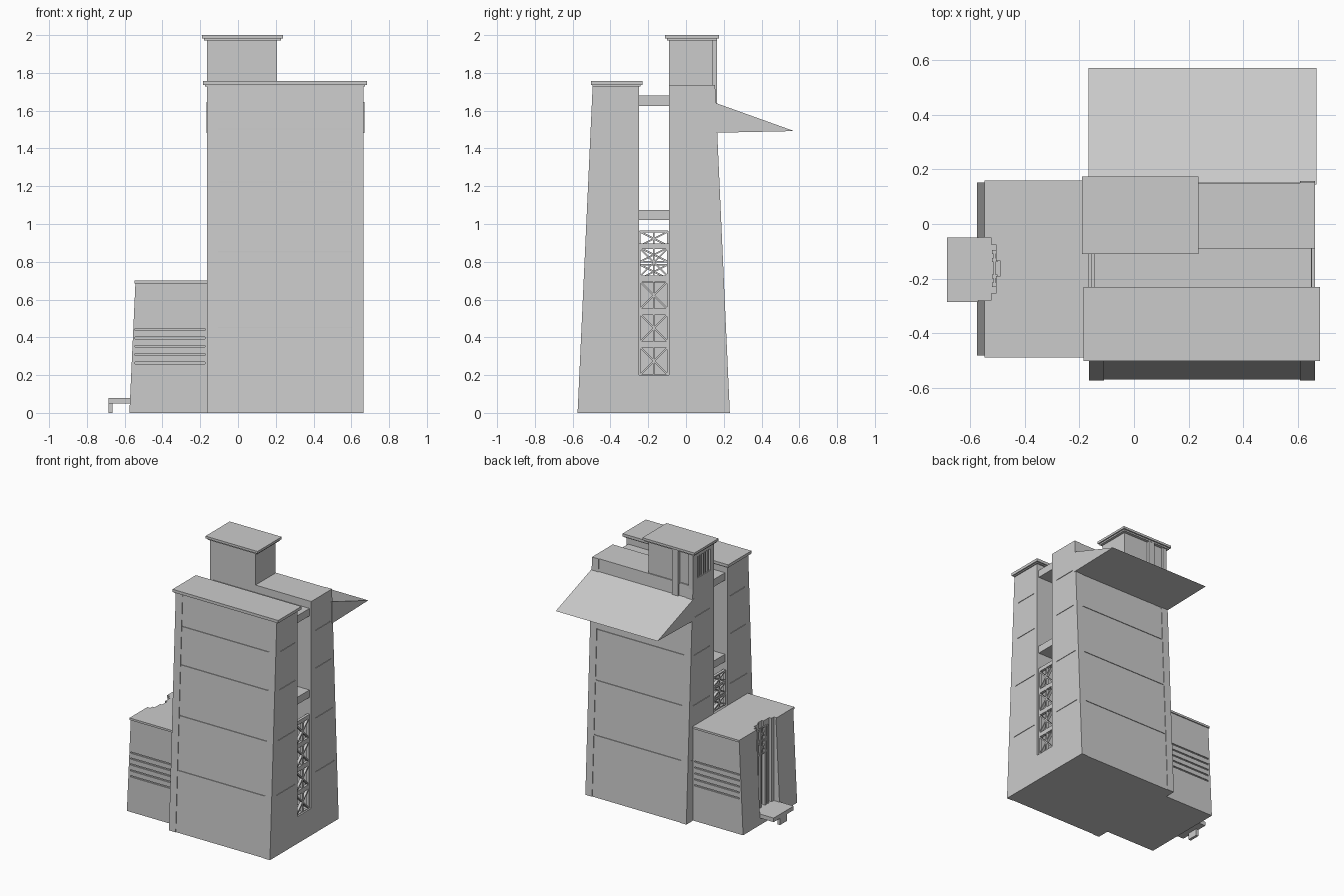
import bpy, bmesh
from mathutils import Vector

cube = bpy.data.objects.get("Cube")
if cube:
    bpy.data.objects.remove(cube)

grey = bpy.data.materials.new("concrete_grey")
grey.use_nodes = True
grey.diffuse_color = (0.6, 0.6, 0.6, 1)
grey.node_tree.nodes["Principled BSDF"].inputs["Base Color"].default_value = (0.6, 0.6, 0.6, 1)


def finish(name, bm):
    bmesh.ops.recalc_face_normals(bm, faces=bm.faces)
    mesh = bpy.data.meshes.new(name)
    bm.to_mesh(mesh)
    bm.free()
    mesh.materials.append(grey)
    obj = bpy.data.objects.new(name, mesh)
    bpy.context.collection.objects.link(obj)
    return obj


def boxes(name, spans):
    """One object from boxes given as (x0, x1, y0, y1, z0, z1)."""
    bm = bmesh.new()
    for x0, x1, y0, y1, z0, z1 in spans:
        verts = bmesh.ops.create_cube(bm, size=1)["verts"]
        for v in verts:
            v.co = Vector((x1 if v.co.x > 0 else x0,
                           y1 if v.co.y > 0 else y0,
                           z1 if v.co.z > 0 else z0))
    return finish(name, bm)


def prism(name, profile, axis, a, b):
    """Extrude a side profile along x (axis 0) or y (axis 1)."""
    bm = bmesh.new()
    place = lambda p, t: (t, p[0], p[1]) if axis == 0 else (p[0], t, p[1])
    face = bm.faces.new([bm.verts.new(place(p, a)) for p in profile])
    ext = bmesh.ops.extrude_face_region(bm, geom=[face])["geom"]
    shift = Vector((b - a, 0, 0)) if axis == 0 else Vector((0, b - a, 0))
    bmesh.ops.translate(bm, vec=shift, verts=[g for g in ext if isinstance(g, bmesh.types.BMVert)])
    # keep the starting face so the solid is closed
    if not face.is_valid or any(e.is_boundary for e in bm.edges):
        bmesh.ops.holes_fill(bm, edges=[e for e in bm.edges if e.is_boundary], sides=0)
    return finish(name, bm)


def cut(obj, spans):
    """Subtract each box in turn, so that boxes may overlap."""
    bpy.context.view_layer.objects.active = obj
    for span in spans:
        cutter = boxes("cutter", [span])
        cutter.hide_render = True
        mod = obj.modifiers.new("cut", "BOOLEAN")
        mod.operation, mod.solver, mod.object = "DIFFERENCE", "EXACT", cutter
        bpy.ops.object.modifier_apply(modifier=mod.name)
        bpy.data.objects.remove(cutter)


def lattice(name, x, thick, y0, y1, z0, z1, bar=0.009):
    """Framed panel with a middle bar and crossed diagonals."""
    bm = bmesh.new()
    ym = (y0 + y1) / 2
    bars = [((y0, z0), (y1, z0)), ((y0, z1), (y1, z1)), ((y0, z0), (y0, z1)), ((y1, z0), (y1, z1)),
            ((ym, z0), (ym, z1)), ((y0, z0), (y1, z1)), ((y0, z1), (y1, z0))]
    for p, q in bars:
        p, q = Vector((0, *p)), Vector((0, *q))
        side = (q - p).normalized().cross(Vector((1, 0, 0))) * bar / 2
        ring = [p + side, q + side, q - side, p - side]
        lo = [bm.verts.new(c + Vector((x, 0, 0))) for c in ring]
        hi = [bm.verts.new(c + Vector((x + thick, 0, 0))) for c in ring]
        bm.faces.new(lo)
        bm.faces.new(hi)
        for i in range(4):
            j = (i + 1) % 4
            bm.faces.new((lo[i], lo[j], hi[j], hi[i]))
    return finish(name, bm)


# Tower slabs: recessed tapering face between two corner piers, with shallow grooves
X0, X1, TOP, PIER = -0.165, 0.664, 1.735, 0.055
GROOVES = (0.45, 0.85, 1.22, 1.5)
for name, inner, base, top in (("front", -0.25, -0.574, -0.494), ("back", -0.09, 0.232, 0.154)):
    inset = 0.004 if base < 0 else -0.004
    profile = lambda d: [(inner, 0), (base + d, 0), (top + d, TOP), (inner, TOP)]
    slab = prism(name + "_slab", profile(inset), 0, X0 + PIER, X1 - PIER)
    piers = [prism(name + "_pier", profile(0), 0, a, a + PIER) for a in (X0, X1 - PIER)]
    for z in GROOVES:
        y = base + inset + (top - base) * z / TOP
        cut(slab, [(X0 + PIER + 0.004, X1 - PIER - 0.004, y - 0.005, y + 0.005, z, z + 0.006)])
        lo, hi = sorted((inner, y))
        for x, pier in zip((X0, X1), piers):
            cut(pier, [(x - 0.004, x + 0.004, lo + 0.05, hi - 0.03, z, z + 0.006)])

# Pieces that tie the two slabs together
boxes("tower_base", [(X0, X1, -0.25, -0.09, 0, 0.2)])
boxes("upper_bridge", [(-0.145, 0.65, -0.25, -0.09, 1.625, 1.68)])
boxes("lower_bridge", [(-0.145, 0.65, -0.25, -0.09, 1.02, 1.075)])

# Lattice screens closing both ends of the gap
for i in range(4):
    z = 0.2 + i * 0.174
    lattice("right_lattice", 0.632, 0.02, -0.245, -0.095, z, z + 0.15)
    boxes("lattice_rail", [(0.632, 0.652, -0.25, -0.09, z + 0.15, z + 0.174)])
for z in (0.71, 0.8, 0.885):
    lattice("left_lattice", -0.155, 0.02, -0.245, -0.095, z, z + 0.075)

# Stepped roof caps
boxes("front_cap", [(-0.175, 0.672, -0.495, -0.24, 1.728, 1.74),
                    (-0.185, 0.682, -0.503, -0.23, 1.736, 1.757)])
boxes("rooftop_cap", [(-0.18, 0.227, -0.1, 0.164, 1.972, 1.985),
                      (-0.19, 0.237, -0.11, 0.174, 1.983, 2.0)])

# Rooftop house with slatted window and rear pilaster
house = boxes("rooftop_house", [(X0, 0.207, -0.09, 0.142, 1.72, 1.975)])
cut(house, [(X0 - 0.02, X0 + 0.025, -0.05, 0.11, 1.78, 1.94)])
boxes("window_slats", [(X0 + 0.003, X0 + 0.03, y, y + 0.012, 1.775, 1.945)
                       for y in [-0.03 + 0.026 * i for i in range(6)]])
boxes("rear_pilaster", [(-0.05, 0, 0.1, 0.163, 1.38, 1.975), (X0, -0.13, 0.1, 0.155, 1.7, 1.975)])

# Sloping wedge canopy on the back
prism("rear_canopy", [(0.145, 1.645), (0.572, 1.492), (0.15, 1.483)], 0, -0.167, 0.669)

# Low annex with a tall entrance niche and louvre grooves
annex = prism("annex", [(-0.575, 0), (X0 + 0.01, 0), (X0 + 0.01, 0.69), (-0.543, 0.69)], 1, -0.482, 0.152)
roof = boxes("annex_roof", [(-0.548, X0, -0.49, 0.16, 0.685, 0.7)])
niche = [(-0.7, -0.505, -0.255, -0.075, 0.08, 0.8), (-0.7, -0.525, -0.28, -0.05, 0.08, 0.8),
         (-0.52, -0.49, -0.19, -0.135, 0.08, 0.8)]
cut(roof, niche)
cut(annex, niche)
for i in range(5):
    z = 0.26 + i * 0.044
    cut(annex, [(-0.545, X0 - 0.01, y - 0.008, y + 0.008, z, z + 0.01) for y in (-0.482, 0.152)])

# Entrance screen, ribs and porch
for z in (0.47, 0.57):
    lattice("entrance_lattice", -0.515, 0.008, -0.22, -0.11, z, z + 0.09, 0.007)
boxes("entrance_ribs", [(-0.52, -0.5, y, y + 0.015, 0.08, 0.66) for y in (-0.23, -0.2, -0.14, -0.11)])
boxes("porch", [(-0.685, -0.5, -0.285, -0.05, 0.05, 0.08), (-0.685, -0.665, -0.205, -0.125, 0, 0.055)])
